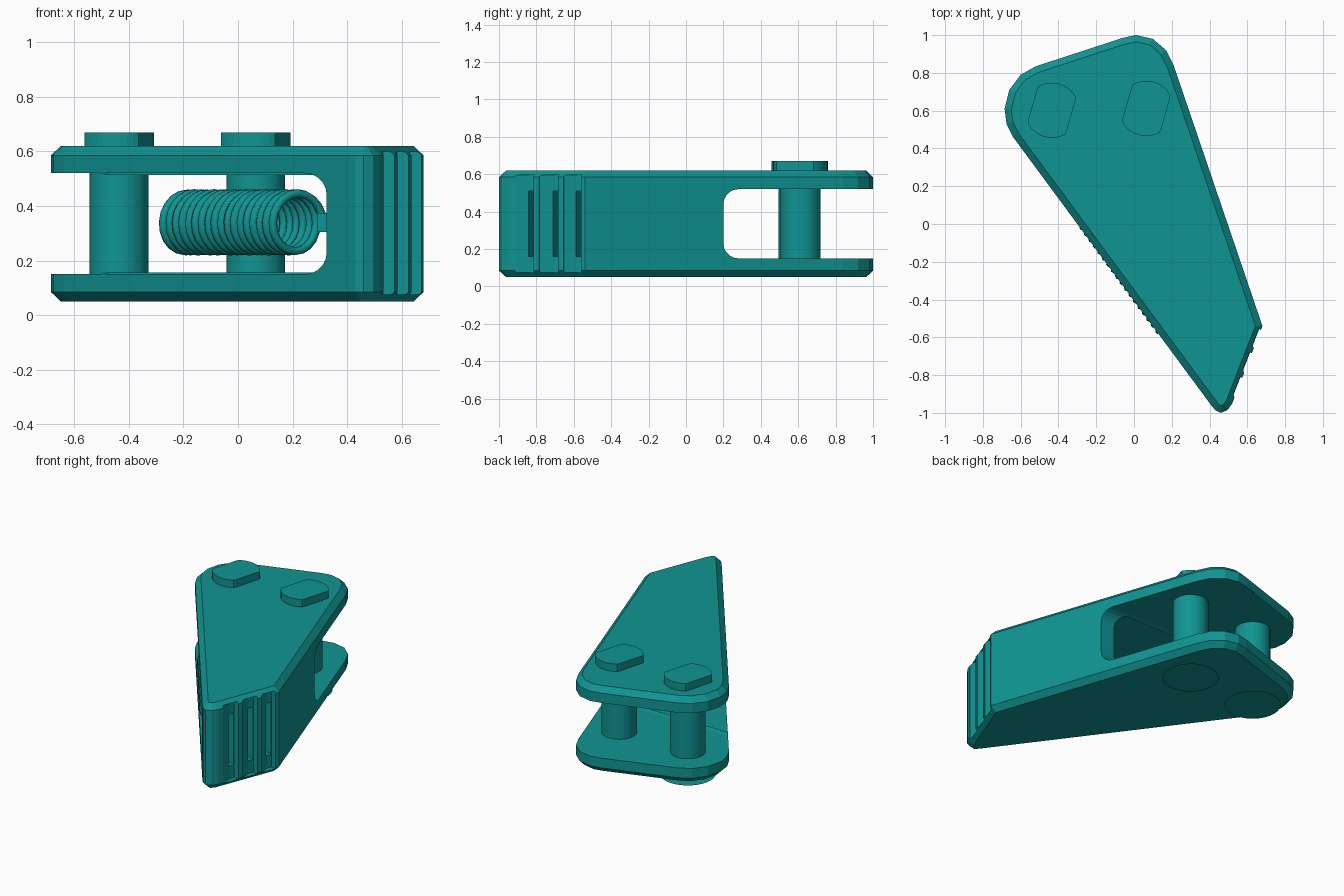
import bpy, bmesh, math
from mathutils import Vector, Matrix

if "Cube" in bpy.data.objects:
    bpy.data.objects.remove(bpy.data.objects["Cube"], do_unlink=True)

teal = bpy.data.materials.new("teal")
teal.use_nodes = True
COLOUR = (0.005, 0.30, 0.29, 1)
teal.diffuse_color = COLOUR
teal.node_tree.nodes["Principled BSDF"].inputs["Base Color"].default_value = COLOUR


def finish(name, bm):
    bmesh.ops.recalc_face_normals(bm, faces=bm.faces[:])
    me = bpy.data.meshes.new(name)
    bm.to_mesh(me)
    bm.free()
    ob = bpy.data.objects.new(name, me)
    bpy.context.collection.objects.link(ob)
    me.materials.append(teal)
    return ob


def prism(name, outline, z0, z1, chamfer=0):
    """Extrude an xy outline from z0 to z1, optionally chamfering both rims."""
    bm = bmesh.new()
    base = bm.faces.new([bm.verts.new((x, y, z0)) for x, y in outline])
    ext = bmesh.ops.extrude_face_region(bm, geom=[base])
    top = [v for v in ext["geom"] if isinstance(v, bmesh.types.BMVert)]
    bmesh.ops.translate(bm, verts=top, vec=(0, 0, z1 - z0))
    if chamfer:
        bmesh.ops.recalc_face_normals(bm, faces=bm.faces[:])
        rim = [e for e in bm.edges if abs(e.verts[0].co.z - e.verts[1].co.z) < 1e-5]
        bmesh.ops.bevel(bm, geom=rim, offset=chamfer, segments=1,
                        affect='EDGES', clamp_overlap=True)
    return finish(name, bm)


def box(name, lo, hi, round_axis=None, radius=0):
    """Box between two corners, with edges along one axis rounded."""
    lo, hi = Vector(lo), Vector(hi)
    bm = bmesh.new()
    bmesh.ops.create_cube(bm, size=1, matrix=Matrix.Translation((lo + hi) / 2)
                          @ Matrix.Diagonal((*(hi - lo), 1)))
    if round_axis is not None:
        edges = [e for e in bm.edges
                 if abs((e.verts[0].co - e.verts[1].co)[round_axis]) > 1e-4]
        bmesh.ops.bevel(bm, geom=edges, offset=radius, segments=5, profile=0.5,
                        affect='EDGES')
    return finish(name, bm)


def cut(target, cutter):
    cutter.hide_render = True
    mod = target.modifiers.new("cut", 'BOOLEAN')
    mod.operation, mod.solver, mod.object = 'DIFFERENCE', 'EXACT', cutter
    bpy.context.view_layer.objects.active = target
    bpy.ops.object.modifier_apply(modifier=mod.name)
    bpy.data.objects.remove(cutter, do_unlink=True)


def smooth(ob):
    bpy.ops.object.select_all(action='DESELECT')
    ob.select_set(True)
    bpy.context.view_layer.objects.active = ob
    bpy.ops.object.shade_smooth_by_angle(angle=math.radians(35))


def circle(cx, cy, r, n=32):
    return [(cx + r * math.cos(2 * math.pi * i / n),
             cy + r * math.sin(2 * math.pi * i / n)) for i in range(n)]


# Wedge-shaped body with chamfered rims
outline = [(0.405, -0.955), (0.43, -0.985), (0.46, -1.0), (0.495, -0.985), (0.52, -0.95),
           (0.68, -0.54), (0.21, 0.84), (0.17, 0.92), (0.10, 0.98), (0.01, 1.0),
           (-0.06, 0.985), (-0.52, 0.835), (-0.60, 0.79), (-0.66, 0.71), (-0.685, 0.61),
           (-0.675, 0.53), (-0.64, 0.46)]
body = prism("body", outline, 0.05, 0.62, 0.035)

# Spring cavity open to one side, and the slot through the rear
cut(body, box("cavity_cutter", (-2, -2, 0.15), (0.325, 0.25, 0.52), 1, 0.08))
cut(body, box("slot_cutter", (-2, 0.2, 0.15), (2, 2, 0.52), 0, 0.08))

# Sawtooth finger grooves in the end face, each with a deeper middle pocket
p0, p1 = Vector((0.52, -0.95)), Vector((0.68, -0.54))
along = p1 - p0
inward = Vector((-along.y, along.x)).normalized()


def on_face(t, depth):
    return tuple(p0 + along * t + inward * depth)


for t0, t1 in ((0.08, 0.33), (0.40, 0.65), (0.72, 0.95)):
    wedge = [on_face(t0, -0.02), on_face(t0, 0.004), on_face(t1 - 0.08, 0.045),
             on_face(t1, 0.045), on_face(t1, -0.02)]
    cut(body, prism("groove_cutter", wedge, 0.075, 0.597))
    pocket = [on_face(t1 - 0.10, 0.0), on_face(t1 - 0.10, 0.11),
              on_face(t1 - 0.01, 0.11), on_face(t1 - 0.01, 0.0)]
    cut(body, prism("pocket_cutter", pocket, 0.16, 0.51))

# Two pins with flat-sided heads above and thin discs below
for side, cx, cy in (("right", -0.435, 0.602), ("left", 0.065, 0.612)):
    smooth(prism(side + "_pin", circle(cx, cy, 0.108), 0.14, 0.53))
    turn = Matrix.Rotation(math.radians(16), 2)
    head = []
    for x, y in circle(0, 0, 0.146, 40):
        p = Vector((max(-0.106, min(0.106, x)), y)) @ turn
        head.append((cx + p.x, cy + p.y))
    # Keep only the corners of each flat side
    head = [p for i, p in enumerate(head)
            if abs((Vector(p) - Vector(head[i - 1])).cross(
                Vector(head[(i + 1) % 40]) - Vector(p))) > 1e-7]
    prism(side + "_pin_head", head, 0.61, 0.67)
    bm = bmesh.new()
    bm.faces.new([bm.verts.new((x, y, 0)) for x, y in reversed(circle(cx, cy, 0.17))])
    finish(side + "_pin_base_disc", bm)

# Coil spring lying along the open side
start, end = Vector((0.225, -0.52, 0.34)), Vector((-0.20, 0.06, 0.34))
axis = (end - start).normalized()
across = axis.cross(Vector((0, 0, 1)))
TURNS, STEPS = 18, 20
curve = bpy.data.curves.new("spring", 'CURVE')
curve.dimensions = '3D'
curve.bevel_depth = 0.016
curve.bevel_resolution = 1
curve.use_fill_caps = True
spline = curve.splines.new('POLY')
spline.points.add(TURNS * STEPS)
for i, pt in enumerate(spline.points):
    a = 2 * math.pi * i / STEPS
    co = (start.lerp(end, i / (TURNS * STEPS))
          + (across * math.cos(a) + Vector((0, 0, 1)) * math.sin(a)) * 0.106)
    pt.co = (*co, 1)
curve.materials.append(teal)
spring = bpy.data.objects.new("spring", curve)
bpy.context.collection.objects.link(spring)

# Small stop on the cavity wall
box("spring_stop", (0.29, -0.62, 0.305), (0.335, -0.54, 0.375))
